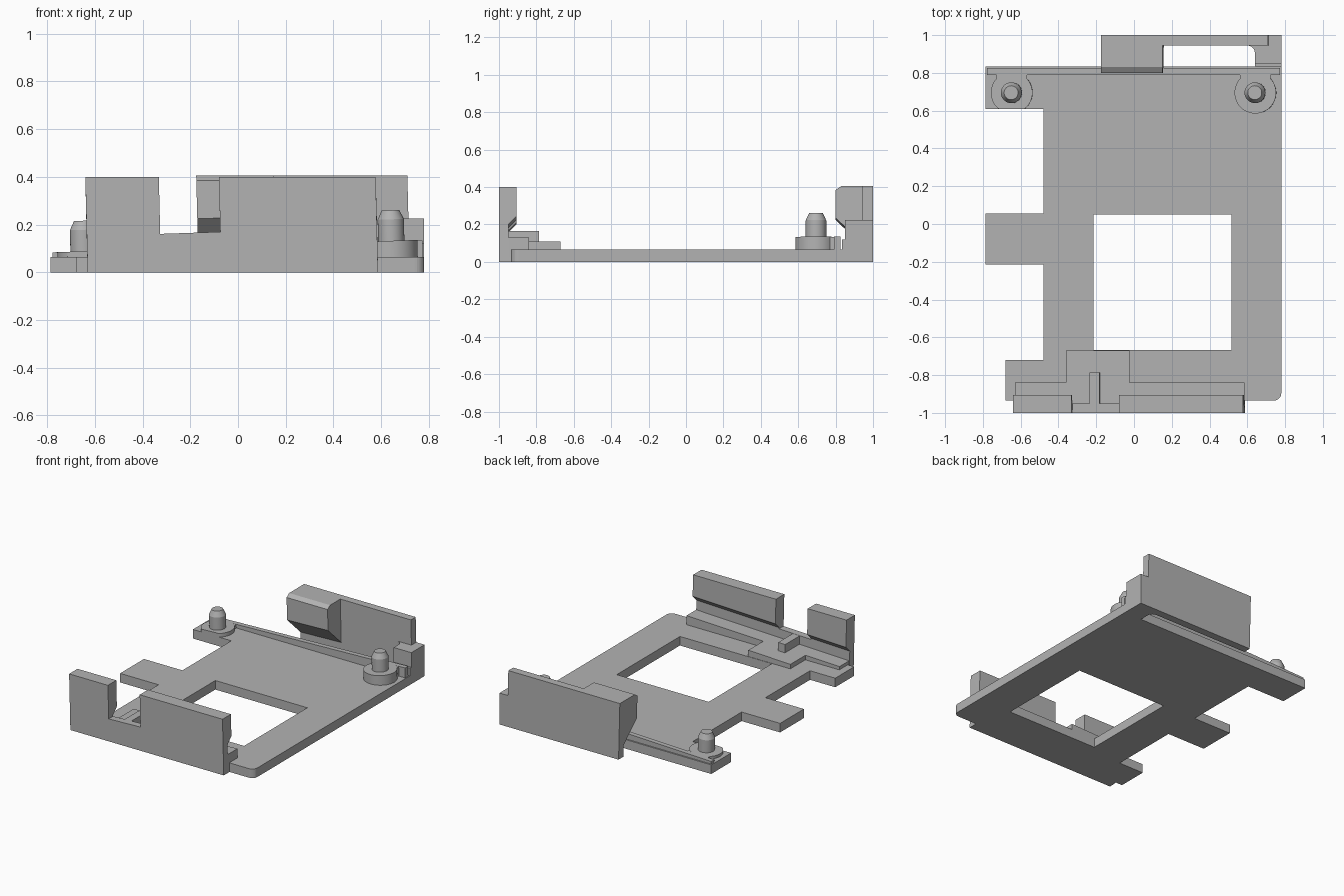
import bpy
import bmesh
import math
from mathutils import Vector

cube = bpy.data.objects.get("Cube")
if cube:
    bpy.data.objects.remove(cube, do_unlink=True)

# One plain plastic colour
GREY = (0.45, 0.45, 0.45, 1)
plastic = bpy.data.materials.new("grey_plastic")
plastic.use_nodes = True
plastic.diffuse_color = GREY
plastic.node_tree.nodes["Principled BSDF"].inputs["Base Color"].default_value = GREY

PLATE = 0.065    # plate thickness
SLOPE = 0.034    # lean of the mounting surfaces
SEAT = 0.11      # height of the mounting surfaces at x = 0


def finish(name, bm, tilt):
    """Lean the raised surfaces slightly, then make the object."""
    if tilt:
        for v in bm.verts:
            x, z = v.co.x, v.co.z
            if PLATE + 0.005 < z < 0.38:
                v.co.z += SLOPE * x
            v.co.x -= 0.025 * z
    bmesh.ops.recalc_face_normals(bm, faces=bm.faces)
    mesh = bpy.data.meshes.new(name)
    bm.to_mesh(mesh)
    bm.free()
    mesh.materials.append(plastic)
    obj = bpy.data.objects.new(name, mesh)
    bpy.context.collection.objects.link(obj)
    return obj


def prism(name, loops, place, along, tilt=True):
    """Fill the outline loops (later ones are holes) and extrude them."""
    bm = bmesh.new()
    edges = []
    for loop in loops:
        vs = [bm.verts.new(place(a, b)) for a, b in loop]
        edges += [bm.edges.new((vs[i - 1], vs[i])) for i in range(len(vs))]
    bmesh.ops.triangle_fill(bm, edges=edges, use_beauty=True)
    ext = bmesh.ops.extrude_face_region(bm, geom=bm.faces[:])
    moved = [g for g in ext["geom"] if isinstance(g, bmesh.types.BMVert)]
    bmesh.ops.translate(bm, verts=moved, vec=Vector(along))
    return finish(name, bm, tilt)


def flat(name, loops, z0, z1, tilt=True):
    return prism(name, loops, lambda a, b: (a, b, z0), (0, 0, z1 - z0), tilt)


def rail(name, profile, x0, x1, tilt=True):
    return prism(name, [profile], lambda a, b: (x0, a, b), (x1 - x0, 0, 0), tilt)


def rect(x0, x1, y0, y1):
    return [(x0, y0), (x1, y0), (x1, y1), (x0, y1)]


def arc(cx, cy, r, start, end, n):
    angles = [math.radians(start + (end - start) * i / n) for i in range(n + 1)]
    return [(cx + r * math.cos(t), cy + r * math.sin(t)) for t in angles]


# Base plate with side tabs, a rounded front corner and a window
outline = [(0.78, 0.835), (-0.785, 0.835), (-0.785, 0.61), (-0.48, 0.61),
           (-0.48, 0.055), (-0.785, 0.055), (-0.785, -0.215), (-0.48, -0.215),
           (-0.48, -0.72), (-0.68, -0.72), (-0.68, -0.935)]
outline += arc(0.74, -0.895, 0.04, 270, 360, 6)
flat("base_plate", [outline, rect(-0.215, 0.515, -0.667, 0.05)], 0, PLATE, False)

# Front wall: two clips with an undercut lip, joined by a low sill
clip = [(-1, 0), (-0.95, 0), (-0.95, 0.18), (-0.905, 0.225), (-0.905, 0.4), (-1, 0.4)]
rail("front_clip_right", clip, -0.63, -0.322, True)
rail("front_clip_left", clip, -0.07, 0.587, True)
rail("front_sill", [(-1, 0), (-0.95, 0), (-0.95, 0.172), (-1, 0.172)], -0.322, -0.07)

# Ledge, pad and stop rib behind the front wall
rail("front_ledge", [(-0.95, 0), (-0.935, 0), (-0.935, 0.05), (-0.84, 0.05),
                     (-0.84, SEAT), (-0.95, SEAT)], -0.627, 0.587)
flat("front_pad", [rect(-0.357, -0.022, -0.84, -0.67)], 0.05, SEAT)
flat("stop_rib", [rect(-0.232, -0.178, -0.95, -0.785)], 0.08, 0.17)

# Back wall with the hook at one end and its anchor block at the other
rail("back_hook", [(1, 0), (0.945, 0), (0.945, 0.09), (0.8, 0.23), (0.8, 0.385),
                   (0.83, 0.405), (1, 0.405)], -0.165, 0.16)
rail("back_wall", [(1, 0), (0.945, 0), (0.945, 0.405), (1, 0.405)], 0.16, 0.72)
block = [(0.64, 0.835), (0.78, 0.835), (0.78, 1), (0.6, 1), (0.6, 0.945)]
block += arc(0.6, 0.905, 0.04, 90, 0, 5)
flat("anchor_block_base", [block], 0, SEAT + 0.01, False)
upper = [(x, max(y, 0.85)) for x, y in block]
flat("anchor_block", [upper], 0.1, 0.225, False)

# Raised strip along the back edge
flat("back_strip", [rect(-0.775, 0.775, 0.79, 0.825)], 0.05, SEAT)

# Mounting posts: round seat, web to the strip, and pin with a tapered tip
for side, px in (("right", -0.645), ("left", 0.645)):
    low = 0.61 if px < 0 else 0
    ring = [(x, max(y, low)) for x, y in arc(px, 0.695, 0.11, 0, 352.5, 47)]
    flat("post_seat_" + side, [ring], 0.05, SEAT)
    flat("post_web_" + side, [rect(px - 0.08, px + 0.08, 0.74, 0.8)], 0.05, SEAT - 0.001)
    base = SEAT + SLOPE * px
    bm = bmesh.new()
    rings = []
    for r, h in ((0.055, -0.01), (0.055, 0.09), (0.037, 0.128)):
        rings.append([bm.verts.new((x - 0.025 * (h + 0.1), y, base + h + SLOPE * (x - px)))
                      for x, y in arc(px, 0.695, r, 0, 348.75, 31)])
    for a, b in zip(rings, rings[1:]):
        for i in range(len(a)):
            bm.faces.new((a[i - 1], a[i], b[i], b[i - 1]))
    bm.faces.new(rings[0])
    bm.faces.new(rings[-1])
    finish("post_pin_" + side, bm, False)

# Smooth the round parts only
bpy.ops.object.select_all(action="DESELECT")
for obj in bpy.context.collection.objects:
    if obj.name.startswith("post_"):
        obj.select_set(True)
        bpy.context.view_layer.objects.active = obj
bpy.ops.object.shade_smooth_by_angle(angle=math.radians(25))
